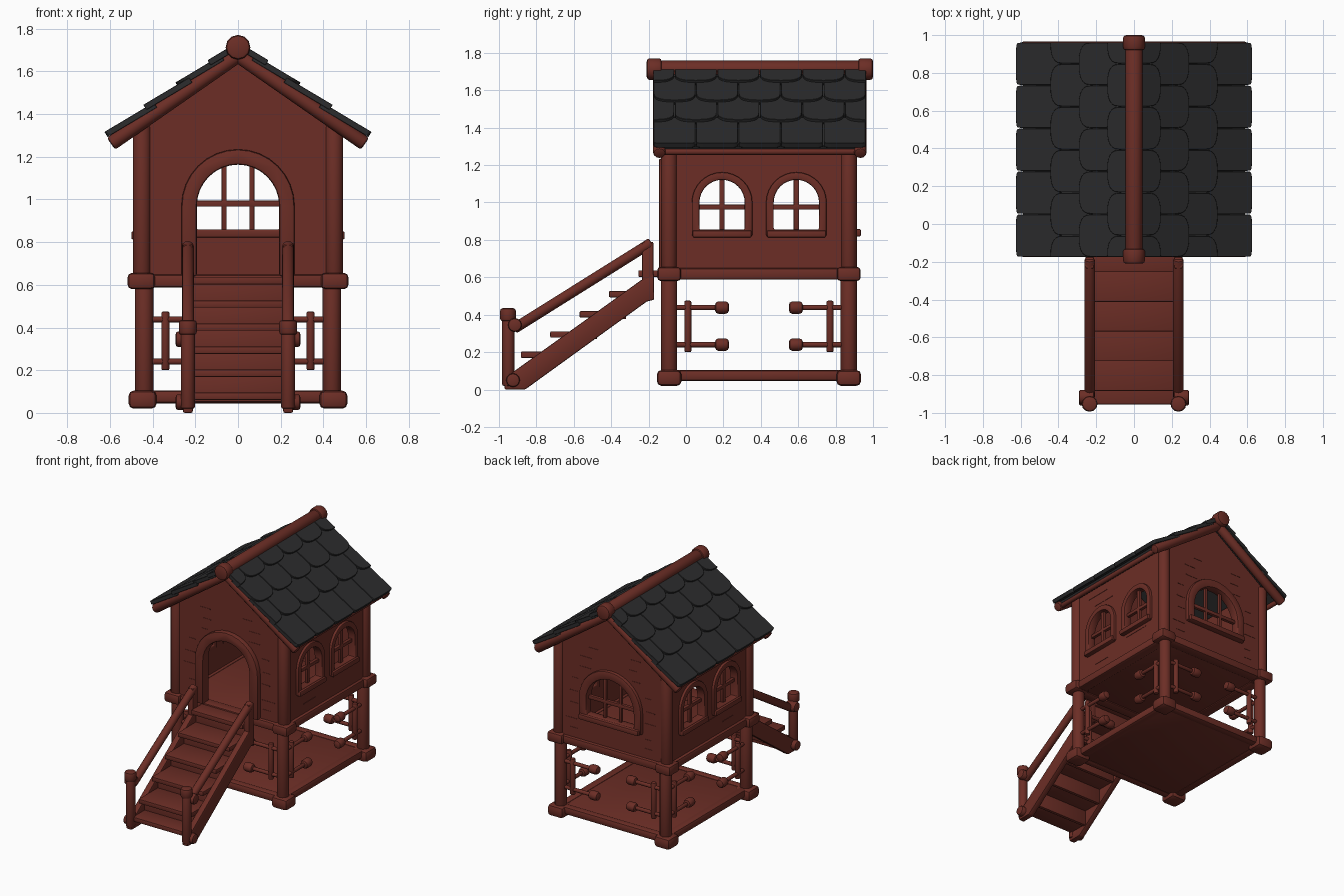
import bpy, bmesh, math, random
from mathutils import Matrix, Vector

if "Cube" in bpy.data.objects:
    bpy.data.objects.remove(bpy.data.objects["Cube"])

random.seed(4)


def material(name, rgb):
    m = bpy.data.materials.new(name)
    m.diffuse_color = (*rgb, 1)
    m.use_nodes = True
    m.node_tree.nodes["Principled BSDF"].inputs["Base Color"].default_value = m.diffuse_color
    return m


WOOD = material("red_brown_wood", (0.15, 0.027, 0.019))
SLATE = material("dark_slate", (0.025, 0.025, 0.026))


# ---- helpers -------------------------------------------------------------
def finish(bm, name, mat, bevel=0.0, segs=2):
    bmesh.ops.recalc_face_normals(bm, faces=bm.faces)
    if bevel:
        sharp = [e for e in bm.edges if len(e.link_faces) == 2 and e.calc_face_angle() > 0.6]
        bmesh.ops.bevel(bm, geom=sharp, offset=bevel, segments=segs, profile=0.5,
                        affect='EDGES', clamp_overlap=True)
    me = bpy.data.meshes.new(name)
    bm.to_mesh(me)
    bm.free()
    me.materials.append(mat)
    ob = bpy.data.objects.new(name, me)
    bpy.context.collection.objects.link(ob)
    return ob


def box(name, c, size, mat=WOOD, bevel=0.008, rot=(0, 0, 0)):
    bm = bmesh.new()
    bmesh.ops.create_cube(bm, size=1)
    bm.transform(Matrix.Translation(c)
                 @ Matrix.Rotation(rot[1], 4, 'Y') @ Matrix.Rotation(rot[0], 4, 'X')
                 @ Matrix.Diagonal((*size, 1)))
    return finish(bm, name, mat, bevel)


def rod(name, p, q, r, mat=WOOD, bevel=0.008, sides=12):
    p, q = Vector(p), Vector(q)
    bm = bmesh.new()
    bmesh.ops.create_cone(bm, cap_ends=True, segments=sides, radius1=r, radius2=r,
                          depth=(q - p).length)
    bm.transform(Matrix.Translation((p + q) / 2)
                 @ (q - p).to_track_quat('Z', 'Y').to_matrix().to_4x4())
    return finish(bm, name, mat, bevel)


def add_prism(bm, loops, depth, M):
    """Extrude an outline (further loops are holes) by depth, centred on its plane."""
    rings = [[bm.verts.new(M @ Vector((x, y, -depth / 2))) for x, y in lp] for lp in loops]
    if len(rings) == 1:
        faces = [bm.faces.new(rings[0])]
    else:
        edges = [bm.edges.new((r[i - 1], r[i])) for r in rings for i in range(len(r))]
        res = bmesh.ops.triangle_fill(bm, use_beauty=True, edges=edges)
        faces = [f for f in res['geom'] if isinstance(f, bmesh.types.BMFace)]
    res = bmesh.ops.extrude_face_region(bm, geom=faces, use_keep_orig=True)
    vs = [v for v in res['geom'] if isinstance(v, bmesh.types.BMVert)]
    bmesh.ops.translate(bm, verts=vs, vec=M.to_3x3() @ Vector((0, 0, depth)))


def prism(name, loops, depth, M, mat=WOOD, bevel=0.0):
    bm = bmesh.new()
    add_prism(bm, loops, depth, M)
    return finish(bm, name, mat, bevel)


def frame(ax, ay, az, origin):
    M = Matrix((ax, ay, az)).transposed().to_4x4()
    M.translation = origin
    return M


def arch(cx, z0, zs, r, n=16):
    """Arched opening outline from bottom right over the top to bottom left."""
    top = [(cx + r * math.cos(math.pi * i / n), zs + r * math.sin(math.pi * i / n))
           for i in range(n + 1)]
    return [(cx + r, z0)] + top + [(cx - r, z0)]


def facing_y(y):
    return frame((1, 0, 0), (0, 0, 1), (0, -1, 0), (0, y, 0))


def facing_x(x):
    return frame((0, 1, 0), (0, 0, 1), (1, 0, 0), (x, 0, 0))


FY, BY, MY, PX = -0.09, 0.87, 0.39, 0.445   # post lines

# ---- platform, posts and collars -----------------------------------------
box("ground_floor", (0, MY, 0.075), (0.88, 0.96, 0.045))
box("upper_floor", (0, MY, 0.62), (0.88, 0.96, 0.045))
for y in (FY, BY):
    for s in (-1, 1):
        rod("lower_post", (s * 0.44, y, 0.05), (s * 0.44, y, 0.63), 0.043)
        rod("upper_post", (s * 0.45, y, 0.62), (s * 0.45, y, 1.345), 0.043)
        box("base_block", (s * 0.447, y, 0.062), (0.132, 0.132, 0.085), bevel=0.025)
        box("post_collar", (s * 0.453, y, 0.618), (0.128, 0.128, 0.076), bevel=0.02)
    box("base_beam_cross", (0, y, 0.075), (0.86, 0.065, 0.06), bevel=0.018)
    box("floor_beam_cross", (0, y, 0.618), (0.88, 0.085, 0.062), bevel=0.015)
for s in (-1, 1):
    box("base_beam_side", (s * 0.44, MY, 0.075), (0.065, 0.96, 0.06), bevel=0.018)
    box("floor_beam_side", (s * PX, MY, 0.618), (0.085, 0.96, 0.062), bevel=0.015)

# ---- short rail stubs on both sides of every lower post -------------------
for y, sy in ((FY, 1), (BY, -1)):
    for sx in (-1, 1):
        corner = Vector((sx * 0.44, y, 0))
        for d in (Vector((-sx, 0, 0)), Vector((0, sy, 0))):
            up = Vector((0, 0, 1))
            rod("rail_upright", corner + d * 0.1 + up * 0.2, corner + d * 0.1 + up * 0.475, 0.019)
            for z in (0.24, 0.438):
                rod("rail_bar", corner + up * z, corner + d * 0.27 + up * z, 0.014, bevel=0.003)
                rod("rail_knob", corner + d * 0.245 + up * z, corner + d * 0.32 + up * z,
                    0.033, bevel=0.018)

# ---- walls -----------------------------------------------------------------
gable = [(-0.43, 0.62), (-0.43, 1.36), (0, 1.66), (0.43, 1.36), (0.43, 0.62)]
prism("front_wall", [gable + arch(0, 0.62, 0.97, 0.2)], 0.04, facing_y(FY))
prism("back_wall", [gable, arch(0, 0.85, 0.97, 0.205)], 0.04, facing_y(BY))
side = [(FY, 0.62), (BY, 0.62), (BY, 1.34), (FY, 1.34)]
WINDOWS = (0.193, 0.59)
for s in (-1, 1):
    prism("side_wall", [side] + [arch(c, 0.85, 1.0, 0.125) for c in WINDOWS], 0.04,
          facing_x(s * PX))

# door frame
prism("door_frame", [arch(0, 0.64, 0.97, 0.265) + arch(0, 0.64, 0.97, 0.193)[::-1]],
      0.075, facing_y(-0.108), bevel=0.012)

# back window
prism("back_window_frame", [arch(0, 0.82, 0.97, 0.262), arch(0, 0.86, 0.97, 0.198)],
      0.07, facing_y(0.88), bevel=0.01)
box("back_window_sill", (0, 0.905, 0.838), (0.5, 0.06, 0.04))
for x in (-0.065, 0.065):
    box("back_window_upright", (x, BY, 1.0), (0.024, 0.024, 0.33), bevel=0.004)
box("back_window_crossbar", (0, BY, 0.98), (0.4, 0.026, 0.028), bevel=0.004)

# side windows
for s in (-1, 1):
    for c in WINDOWS:
        prism("side_window_frame", [arch(c, 0.82, 1.0, 0.162), arch(c, 0.855, 1.0, 0.121)],
              0.065, facing_x(s * 0.452), bevel=0.008)
        box("side_window_sill", (s * 0.475, c, 0.832), (0.05, 0.315, 0.038))
        box("side_window_upright", (s * PX, c, 0.985), (0.024, 0.028, 0.28), bevel=0.004)
        box("side_window_crossbar", (s * PX, c, 0.975), (0.026, 0.25, 0.026), bevel=0.004)

# plank seams: thin slivers on the outside of the walls
for z in (0.72, 0.79, 0.91, 1.0, 1.1, 1.2, 1.28, 1.36):
    for s in (-1, 1):
        w = random.uniform(0.05, 0.11)
        inner = 0.28 if z < 1.2 else random.uniform(0.1, 0.18)
        for y in (FY - 0.02, BY + 0.02):
            box("plank_seam", (s * (inner + w / 2), y, z), (w, 0.005, 0.006), bevel=0)
        if z < 0.8 or 1.19 < z < 1.3:
            box("plank_seam", (s * (PX + 0.02), random.uniform(0.1, 0.7), z),
                (0.005, w * 2, 0.006), bevel=0)

# ---- roof --------------------------------------------------------------------
A = math.atan2(0.40, 0.575)
APEX, Y0, Y1, W = 1.68, -0.175, 0.962, 0.2274
ROWS = [(0.134, 0.13, 1), (0.317, 0.25, 0), (0.50, 0.25, 1), (0.722, 0.27, 0)]
for s in (-1, 1):
    d = Vector((s * math.cos(A), 0, -math.sin(A)))       # down the slope
    n = Vector((s * math.sin(A), 0, math.cos(A)))
    top = Vector((0, 0, APEX))

    # sheathing under the tiles
    prism("roof_sheathing", [[(-0.155, -0.70), (0.945, -0.70), (0.945, 0), (-0.155, 0)]], 0.03,
          frame((0, 1, 0), -d, n, top + n * 0.008), SLATE)

    # overlapping scalloped tiles, alternate rows shifted by half a tile
    bm = bmesh.new()
    for k, (low, length, shift) in enumerate(ROWS):
        tilt = Matrix.Rotation(-0.07, 4, 'X')
        M = frame((0, 1, 0), -d, n, top + d * low + n * 0.045) @ tilt
        last = k == len(ROWS) - 1
        for i in range(5 + shift):
            x0 = Y0 + (i - 0.5 * shift) * W
            pts = [(x0 + W - 0.002, length), (x0 + 0.002, length)]
            for j in range(13):
                t = math.pi * j / 12
                e = 0.35 if last else 0.75                # flatter ends on the eave row
                cx = math.copysign(abs(math.cos(t)) ** e, math.cos(t))
                drop = 0.03 if last else 0.075
                pts.append((x0 + W / 2 - (W / 2 - 0.002) * cx,
                            drop * (1 - math.sin(t) ** e)))
            pts = [(min(max(x, Y0), Y1), y) for x, y in pts]
            clean = [p for j, p in enumerate(pts)
                     if (Vector(p) - Vector(pts[j - 1])).length > 1e-4]
            add_prism(bm, [clean], 0.028, M)
    finish(bm, "roof_tiles", SLATE, 0.006, 1)

    # rafters on both gables and the eave pole
    for y in (-0.142, 0.932):
        rod("gable_rafter", (0, y, APEX - 0.005), Vector((0, y, APEX - 0.005)) + d * 0.725,
            0.034, bevel=0.012)
    e = top + d * 0.70 - n * 0.01
    rod("eave_pole", (e.x, -0.15, e.z), (e.x, 0.94, e.z), 0.018)

rod("ridge_pole", (0, -0.17, 1.712), (0, 0.96, 1.712), 0.046)
for y in (-0.17, 0.96):
    rod("ridge_cap", (0, y - 0.04, 1.713), (0, y + 0.04, 1.713), 0.058, bevel=0.016)

# ---- stairs ------------------------------------------------------------------
STRINGER = [(-0.97, 0.0), (-0.86, 0.0), (-0.21, 0.47), (-0.17, 0.48), (-0.17, 0.62),
            (-0.24, 0.585), (-0.93, 0.09), (-0.97, 0.08)]
for s in (-1, 1):
    x = s * 0.235
    prism("stair_stringer", [STRINGER], 0.046, facing_x(x), bevel=0.008)
    box("top_newel", (x, -0.205, 0.635), (0.046, 0.06, 0.31))
    rod("bottom_newel", (x, -0.95, 0.02), (x, -0.95, 0.40), 0.033)
    rod("newel_cap", (x, -0.952, 0.365), (x, -0.952, 0.435), 0.042, bevel=0.014)
    rod("hand_rail", (x, -0.92, 0.325), (x, -0.185, 0.785), 0.028)
    for y, z in ((-0.915, 0.345), (-0.925, 0.05)):
        rod("rail_peg", (s * 0.21, y, z), (s * 0.292, y, z), 0.037, bevel=0.012)

for i in range(5):
    z = 0.095 + 0.108 * i
    nose = max(-1.04 + 0.157 * i, -0.955)
    back = -0.80 + 0.157 * i
    box("stair_tread", (0, (nose + back) / 2, z - 0.017), (0.432, back - nose, 0.034), bevel=0.006)
    if i:
        box("stair_riser", (0, back - 0.16, z - 0.085), (0.425, 0.025, 0.13), bevel=0.004)
box("stair_landing", (0, -0.18, 0.62), (0.43, 0.15, 0.035), bevel=0.006)
box("landing_riser", (0, -0.19, 0.55), (0.425, 0.025, 0.14), bevel=0.004)

# ---- smooth shading with sharp edges kept --------------------------------------
bpy.ops.object.select_all(action='DESELECT')
for ob in bpy.context.scene.objects:
    ob.select_set(True)
    bpy.context.view_layer.objects.active = ob
bpy.ops.object.shade_smooth_by_angle(angle=math.radians(38))
